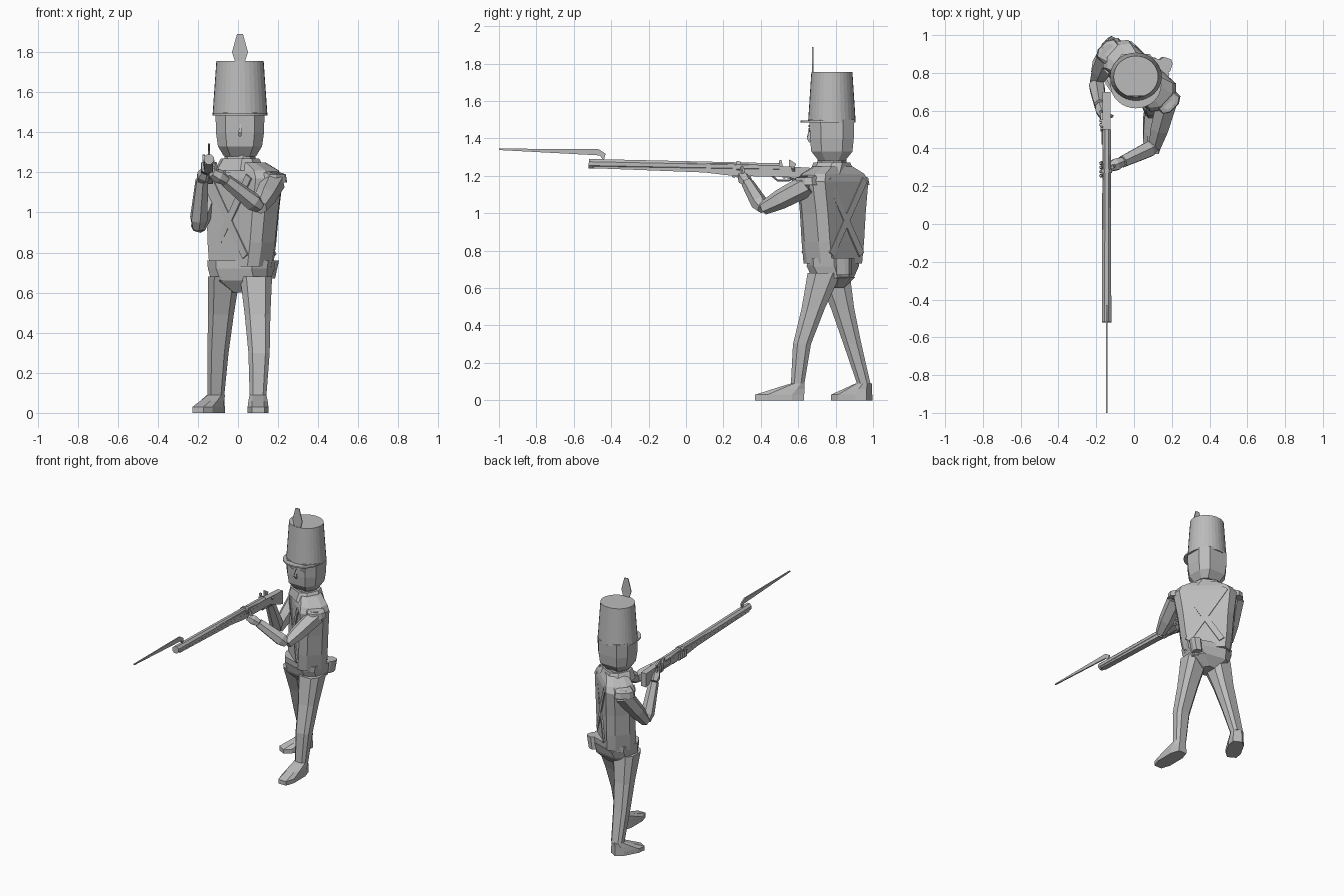
import bpy, bmesh, math
from mathutils import Vector, Matrix

cube = bpy.data.objects.get("Cube")
if cube:
    bpy.data.objects.remove(cube)

grey = bpy.data.materials.new("plain grey")
grey.use_nodes = True
shade = (.5, .5, .5, 1)
grey.diffuse_color = shade
grey.node_tree.nodes["Principled BSDF"].inputs["Base Color"].default_value = shade


def point(x, y, z):
    return Vector((x, y, z))


def finish(name, bm):
    bmesh.ops.recalc_face_normals(bm, faces=bm.faces)
    mesh = bpy.data.meshes.new(name)
    bm.to_mesh(mesh)
    bm.free()
    mesh.materials.append(grey)
    bpy.context.collection.objects.link(bpy.data.objects.new(name, mesh))


def skin(name, rings):
    """Bridge equal rings of points and cap both ends."""
    bm = bmesh.new()
    loops = [[bm.verts.new(co) for co in ring] for ring in rings]
    for lower, upper in zip(loops, loops[1:]):
        for i in range(len(lower)):
            bm.faces.new((lower[i - 1], lower[i], upper[i], upper[i - 1]))
    bm.faces.new(loops[0])
    bm.faces.new(loops[-1])
    finish(name, bm)


def turned(centre, degrees):
    return Matrix.Translation(centre) @ Matrix.Rotation(math.radians(degrees), 4, 'Z')


def loft(name, sections, low_turn=0, high_turn=None, flat=.6):
    """Stack chamfered box sections (centre, half width, half depth), twisting upwards."""
    if high_turn is None:
        high_turn = low_turn
    rings = []
    for i, (centre, w, d) in enumerate(sections):
        frame = turned(centre, low_turn + (high_turn - low_turn) * i / (len(sections) - 1))
        cut_w, cut_d = w * flat, d * .5
        quarter = [(w, cut_d), (cut_w, d), (-cut_w, d), (-w, cut_d)]
        outline = quarter + [(-u, -v) for u, v in quarter]
        rings.append([frame @ point(u, v, 0) for u, v in outline])
    skin(name, rings)


def tube(name, path, sides=6):
    """Faceted tube through (centre, radius) pairs."""
    rings = []
    last = len(path) - 1
    for i, (centre, radius) in enumerate(path):
        along = path[min(i + 1, last)][0] - path[max(i - 1, 0)][0]
        frame = Matrix.Translation(centre) @ along.to_track_quat('Z', 'Y').to_matrix().to_4x4()
        angles = [math.tau * (k + .5) / sides for k in range(sides)]
        rings.append([frame @ point(radius * math.cos(a), radius * math.sin(a), 0) for a in angles])
    skin(name, rings)


def plate(name, outline, offset):
    """Flat outline given a thickness."""
    skin(name, [outline, [co + offset for co in outline]])


def oval_cone(name, centre, bottom, top, depth):
    oval = Matrix.Diagonal((1, .93, 1, 1))
    bm = bmesh.new()
    bmesh.ops.create_cone(bm, cap_ends=True, segments=32, radius1=bottom, radius2=top,
                          depth=depth, matrix=Matrix.Translation(centre) @ oval)
    finish(name, bm)


# Tall hat with visor and plume
head_x, head_y = .01, .78
oval_cone("hat", point(head_x, head_y, 1.62), .137, .118, .27)
oval_cone("visor", point(head_x, head_y - .042, 1.49), .135, .135, .01)
plume = [(.02, 1.74), (.04, 1.8), (.015, 1.89)]
plume_outline = [point(head_x + u, head_y - .105, z) for u, z in plume]
plume_outline += [point(head_x - u, head_y - .105, z) for u, z in reversed(plume)]
plate("plume", plume_outline, point(0, .006, 0))


# Head, neck and collar
def on_head(z):
    return point(head_x, head_y, z)


loft("head", [(on_head(1.28), .08, .07), (on_head(1.33), .11, .11),
              (on_head(1.4), .12, .117), (on_head(1.5), .122, .12)])
loft("neck", [(on_head(1.2), .08, .08), (on_head(1.3), .065, .065)], -20)
loft("collar", [(on_head(1.21), .12, .1), (on_head(1.27), .085, .085)], -35, -25)


# Face details, thin and mirrored
def on_face(across, z, out=0):
    return point(head_x + across, head_y - .116 - out, z)


def face_bar(name, across, z, wide, high):
    bar = [on_face(across - wide, z), on_face(across, z - high),
           on_face(across + wide, z), on_face(across, z + high)]
    plate(name, bar, point(0, -.008, 0))


for side, label in ((1, "left"), (-1, "right")):
    face_bar(label + "_eye", side * .046, 1.445, .025, .01)
    face_bar(label + "_brow", side * .046, 1.466, .03, .006)
tube("nose", [(on_face(0, 1.46), .006), (on_face(0, 1.4, .01), .012), (on_face(0, 1.38), .008)], 4)

# Twisted jacket, belt and trouser seat
twist, hip_turn = -44, -18


def on_spine(z):
    return point(.03 - (1.2 - z) * .03, .785, z)


loft("jacket", [(on_spine(.73), .155, .1), (on_spine(.85), .175, .1), (on_spine(1), .19, .1),
                (on_spine(1.17), .215, .1), (on_spine(1.21), .19, .09),
                (on_spine(1.25), .1, .07)], twist + 4, twist, .8)
loft("belt", [(on_spine(.715), .155, .115), (on_spine(.76), .16, .118)], hip_turn)
loft("jacket_hem", [(on_spine(.655), .14, .1), (on_spine(.72), .155, .118)], hip_turn / 2, hip_turn)
loft("trouser_seat", [(on_spine(.6), .05, .06), (on_spine(.66), .14, .11)], 0, hip_turn / 2)
loft("pouch", [(point(.15, .84, .67), .03, .04), (point(.165, .84, .76), .035, .04)], hip_turn)

# Crossed straps on chest and back, laid in the twisted frame
chest_frame = turned(on_spine(0) + point(.03, 0, 0), twist)
for face, label in ((-1, "chest"), (1, "back")):
    outward = chest_frame.to_3x3() @ point(0, face * .009, 0)
    for side in (1, -1):
        top = point(side * .14, face * .097, 1.18)
        bottom = point(-side * .115, face * .097, .78)
        across = (top - bottom).cross(point(0, 1, 0)).normalized() * .02
        corners = (top + across, top - across, bottom - across, bottom + across)
        plate(label + "_strap", [chest_frame @ co for co in corners], outward)


# Legs and boots
def leg(label, hip, knee, ankle, toe):
    loft(label + "_leg", [(ankle, .042, .036), (knee, .053, .048),
                          (hip.lerp(knee, .5), .064, .062), (hip, .08, .09)])
    ground = point(ankle.x, ankle.y, 0)
    stride = toe - ground
    heel = ground - stride.normalized() * .035
    middle, half = (heel + toe) / 2, (toe - heel).length / 2
    welt = middle + point(0, 0, .03)
    loft(label + "_boot", [(middle, .052, half), (welt, .052, half),
                           (welt.lerp(ankle, .5), .048, half * .65), (ankle, .042, .036)],
         math.degrees(math.atan2(stride.x, -stride.y)))


leg("left", point(.09, .74, .68), point(.105, .62, .3), point(.1, .597, .09), point(.1, .37, 0))
leg("right", point(-.07, .785, .68), point(-.1, .89, .3), point(-.11, .95, .09), point(-.2, .79, 0))

# Musket frame: a line sloping gently down to the butt
gun_x, muzzle, butt = -.145, -.52, .7


def on_gun(y, up=0, across=0):
    return point(gun_x + across, y, 1.255 - y * .02 + up)


def gun_plate(name, profile, thick, across=0):
    plate(name, [on_gun(y, up, across - thick / 2) for y, up in profile], point(thick, 0, 0))


# Arms, hands and fingers
def arm(label, shoulder, elbow, wrist, grip):
    tube(label + "_upper_arm", [(shoulder + point(0, 0, .05), .045), (shoulder, .062),
                                (shoulder.lerp(elbow, .6), .054), (elbow, .036)])
    tube(label + "_forearm", [(elbow, .03), (elbow.lerp(wrist, .2), .046), (wrist, .034)])
    tube(label + "_hand", [(wrist, .026), (wrist.lerp(grip, .5), .036), (grip, .026)])
    for k in range(4):
        y = grip.y + (k - 2) * .022
        tube(label + "_finger", [(on_gun(y, -.05), .012), (on_gun(y, -.04, -.03), .011),
                                 (on_gun(y, 0, -.032), .008)], 5)
    tube(label + "_thumb", [(wrist.lerp(grip, .6), .014), (on_gun(grip.y, 0, .03), .009)], 5)


def shoulder_wing(label, shoulder):
    lift = point(0, 0, .04)
    loft(label + "_shoulder_wing", [(shoulder, .054, .068), (shoulder + lift, .05, .06),
                                    ((shoulder + lift).lerp(on_spine(1.25), .3), .04, .05)], twist)


left_shoulder, right_shoulder = point(.175, .65, 1.15), point(-.13, .91, 1.15)
arm("left", left_shoulder, point(.11, .41, 1.025), point(-.06, .33, 1.16), point(-.13, .3, 1.2))
arm("right", right_shoulder, point(-.2, .75, .92), point(-.18, .63, 1.16), point(-.16, .57, 1.21))
shoulder_wing("left", left_shoulder)
shoulder_wing("right", right_shoulder)

# Musket: barrel, stock, lock and guard
tube("barrel", [(on_gun(muzzle), .027), (on_gun(.5), .024)], 8)
gun_plate("stock", [(-.5, -.024), (.1, -.035), (.25, -.05), (.55, -.05), (butt, -.1),
                    (butt, 0), (.3, .015), (-.5, .01)], .042)
tube("barrel_band", [(on_gun(.27), .031), (on_gun(.29), .031)], 8)
gun_plate("lock_plate", [(.42, -.03), (.57, -.035), (.57, 0), (.42, 0)], .012, -.022)
gun_plate("hammer", [(.55, -.02), (.55, .045), (.59, .02), (.57, -.02)], .012, -.026)
gun_plate("pan_steel", [(.49, 0), (.5, .04), (.51, .04), (.52, 0)], .014, -.025)
tube("trigger_guard", [(on_gun(.46, -.045), .006), (on_gun(.49, -.07), .006),
                       (on_gun(.55, -.07), .006), (on_gun(.58, -.045), .006)], 5)

# Bayonet with cranked arm
gun_plate("bayonet_blade", [(-1, .063), (-.46, .045), (-.44, .015), (-.43, .055), (-.47, .08),
                            (-1, .07)], .009)
